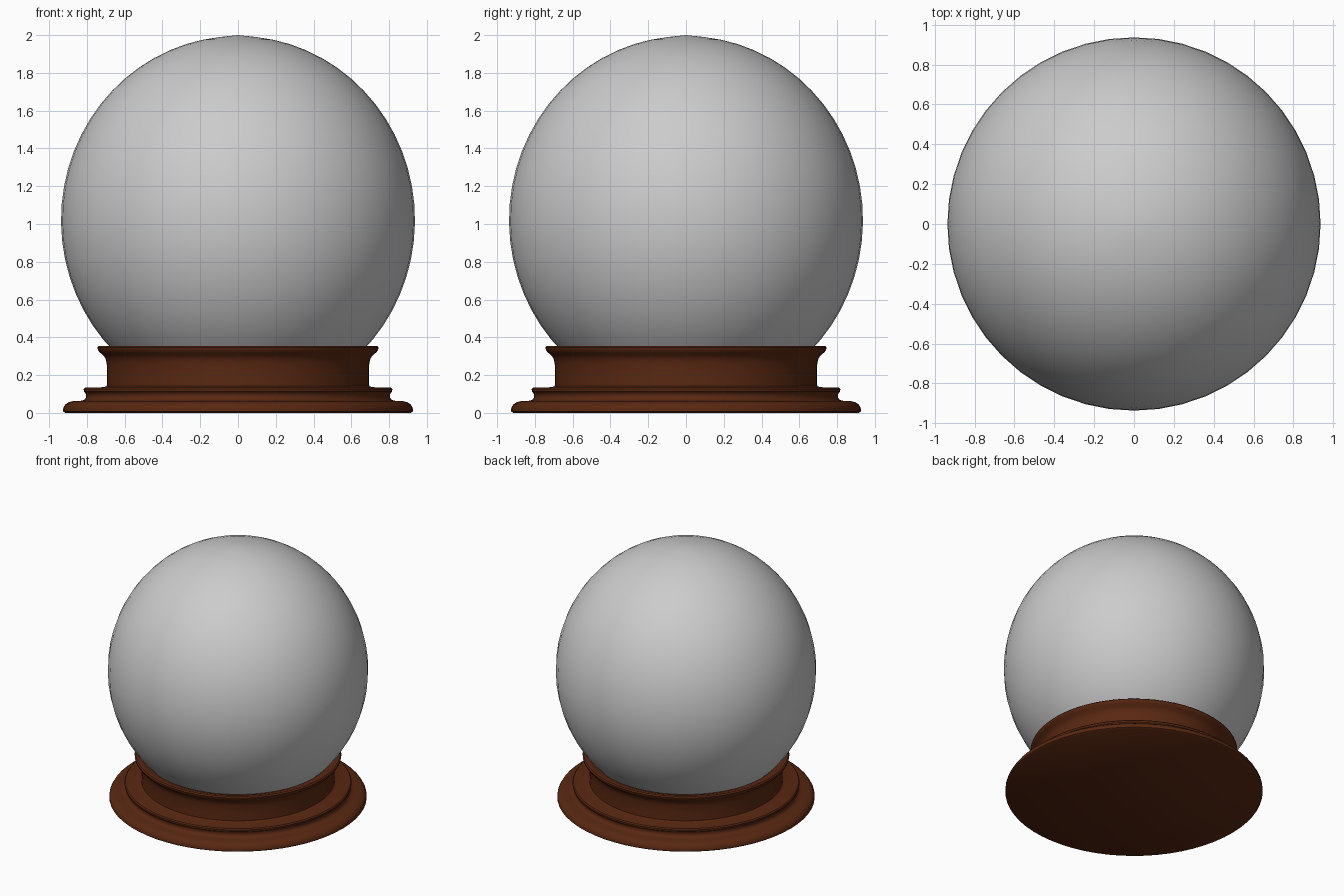
import bpy, bmesh, math

if "Cube" in bpy.data.objects:
    bpy.data.objects.remove(bpy.data.objects["Cube"])


def lathe(name, profile, segments, angle):
    """Revolve (radius, z) points, listed bottom to top, around the z axis."""
    bm = bmesh.new()
    rings = []
    for r, z in profile:
        if r < 1e-6:
            rings.append([bm.verts.new((0, 0, z))])
        else:
            rings.append([bm.verts.new((r * math.cos(math.tau * i / segments),
                                        r * math.sin(math.tau * i / segments), z))
                          for i in range(segments)])
    for a, b in zip(rings, rings[1:]):
        for i in range(segments):
            j = (i + 1) % segments
            corners = [a[i % len(a)], a[j % len(a)], b[j % len(b)], b[i % len(b)]]
            bm.faces.new(list(dict.fromkeys(corners)))
    bmesh.ops.recalc_face_normals(bm, faces=bm.faces)
    mesh = bpy.data.meshes.new(name)
    bm.to_mesh(mesh)
    bm.free()
    obj = bpy.data.objects.new(name, mesh)
    bpy.context.collection.objects.link(obj)
    bpy.ops.object.select_all(action='DESELECT')
    obj.select_set(True)
    bpy.context.view_layer.objects.active = obj
    bpy.ops.object.shade_smooth_by_angle(angle=math.radians(angle))
    return obj


# Turned wooden base: foot, middle step, neck and flared rim
base_profile = [
    (0, 0), (0.915, 0), (0.926, 0.008), (0.925, 0.026), (0.915, 0.044),
    (0.898, 0.056), (0.875, 0.062), (0.835, 0.063), (0.815, 0.068),
    (0.806, 0.080), (0.804, 0.096), (0.808, 0.106), (0.816, 0.113),
    (0.817, 0.126), (0.810, 0.134), (0.710, 0.136), (0.695, 0.142),
    (0.693, 0.200), (0.695, 0.260), (0.701, 0.287), (0.714, 0.306),
    (0.732, 0.320), (0.742, 0.334), (0.744, 0.346), (0.736, 0.354),
    (0.715, 0.355), (0.695, 0.348), (0.670, 0.340), (0, 0.340),
]
base = lathe("wooden_base", base_profile, 64, 40)
wood = bpy.data.materials.new("dark_wood")
wood.diffuse_color = (0.10, 0.021, 0.006, 1)
wood.use_nodes = True
wood.node_tree.nodes["Principled BSDF"].inputs["Base Color"].default_value = wood.diffuse_color
base.data.materials.append(wood)

# Globe: slightly tall ball sunk into the rim, with a faint peak on top
rings = 24
start = math.asin(-0.72)
globe_profile = []
for k in range(rings):
    t = start + (math.pi / 2 - start) * k / rings
    globe_profile.append((0.937 * math.cos(t), 1.02 + 0.975 * math.sin(t)))
globe_profile.append((0, 2.0))
lathe("globe", globe_profile, 48, 60)
